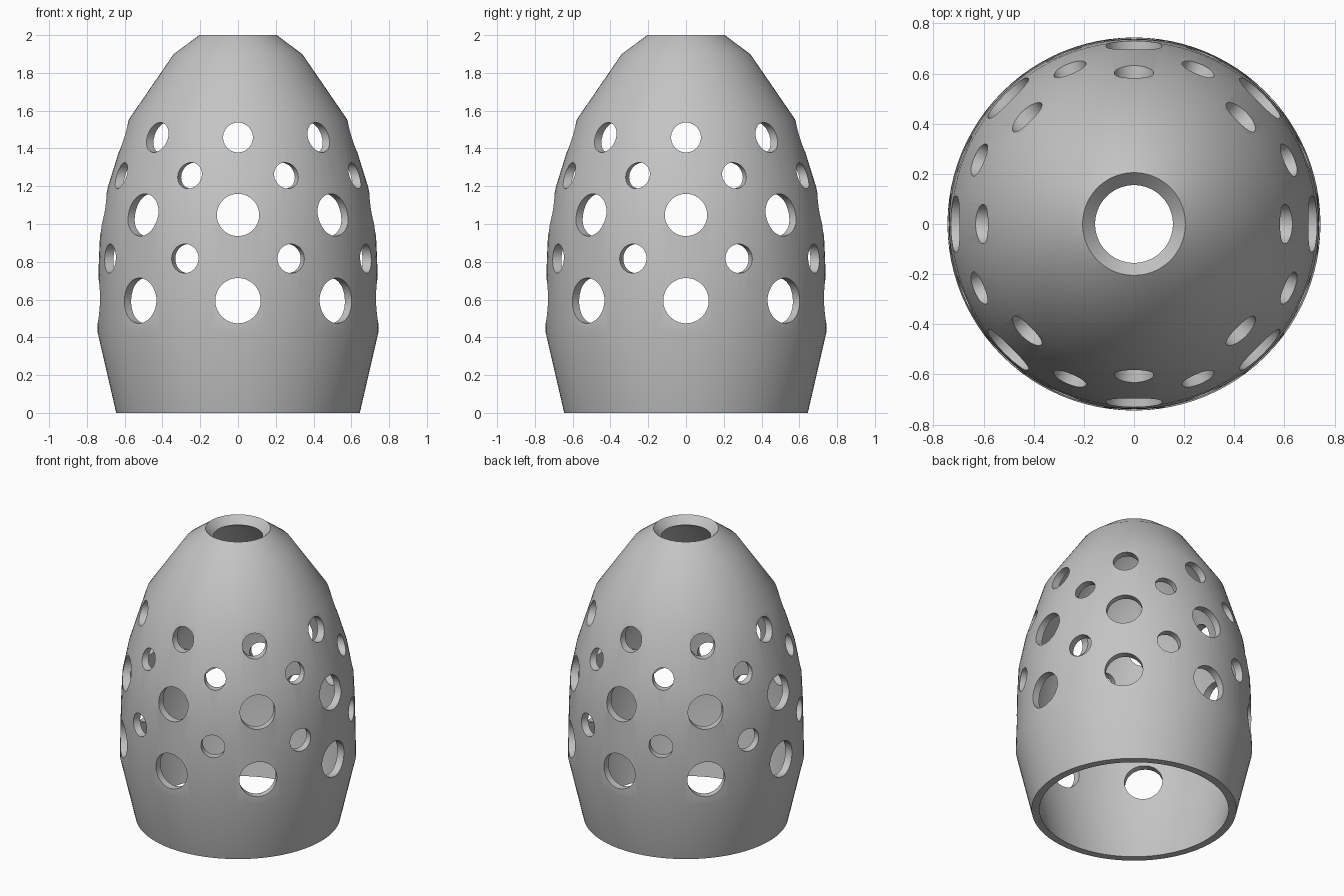
import bpy, bmesh, math
from mathutils import Matrix, Vector

cube = bpy.data.objects.get("Cube")
if cube:
    bpy.data.objects.remove(cube, do_unlink=True)

SEGMENTS = 96

grey = bpy.data.materials.new("mid_grey")
grey.use_nodes = True
colour = (0.55, 0.55, 0.55, 1)
grey.diffuse_color = colour
grey.node_tree.nodes["Principled BSDF"].inputs["Base Color"].default_value = colour


def make_object(name, bm):
    bmesh.ops.recalc_face_normals(bm, faces=bm.faces)
    mesh = bpy.data.meshes.new(name)
    bm.to_mesh(mesh)
    bm.free()
    obj = bpy.data.objects.new(name, mesh)
    bpy.context.collection.objects.link(obj)
    mesh.materials.append(grey)
    return obj


# Hollow domed shell: closed wall profile (radius, height) turned about z
outer = [(0.645, 0), (0.744, 0.43), (0.737, 0.8), (0.728, 1.0),
         (0.688, 1.2), (0.577, 1.555), (0.34, 1.9), (0.205, 2.0)]
inner = [(0.155, 1.95), (0.305, 1.86), (0.53, 1.535), (0.64, 1.2),
         (0.678, 1.0), (0.687, 0.8), (0.694, 0.43), (0.595, 0)]
profile = outer + inner

bm = bmesh.new()
rings = []
for s in range(SEGMENTS):
    a = math.tau * s / SEGMENTS
    rings.append([bm.verts.new((r * math.cos(a), r * math.sin(a), z)) for r, z in profile])
for s in range(SEGMENTS):
    here, there = rings[s], rings[(s + 1) % SEGMENTS]
    for i in range(len(profile)):
        j = (i + 1) % len(profile)
        bm.faces.new((here[i], there[i], there[j], here[j]))
shell = make_object("perforated_shell", bm)

# Rows of round holes: height, hole radius, angular offset in steps
rows = [(0.594, 0.12, 0), (0.817, 0.077, 0.5), (1.048, 0.112, 0),
        (1.256, 0.069, 0.5), (1.458, 0.079, 0)]
bm = bmesh.new()
for z, radius, offset in rows:
    for k in range(8):
        a = math.tau * (k + offset) / 8
        direction = Vector((math.cos(a), math.sin(a), 0))
        turn = direction.to_track_quat("Z", "Y").to_matrix().to_4x4()
        place = Matrix.Translation(direction * 0.65 + Vector((0, 0, z))) @ turn
        bmesh.ops.create_cone(bm, cap_ends=True, segments=40, radius1=radius,
                              radius2=radius, depth=0.5, matrix=place)
cutter = make_object("hole_cutter", bm)
cutter.hide_render = True

cut = shell.modifiers.new("holes", "BOOLEAN")
cut.operation = "DIFFERENCE"
cut.solver = "EXACT"
cut.object = cutter

# Apply the cut so sharp hole rims can be found
bpy.ops.object.select_all(action="DESELECT")
shell.select_set(True)
bpy.context.view_layer.objects.active = shell
bpy.ops.object.modifier_apply(modifier=cut.name)
bpy.data.objects.remove(cutter, do_unlink=True)
bpy.ops.object.shade_smooth_by_angle(angle=math.radians(30))
